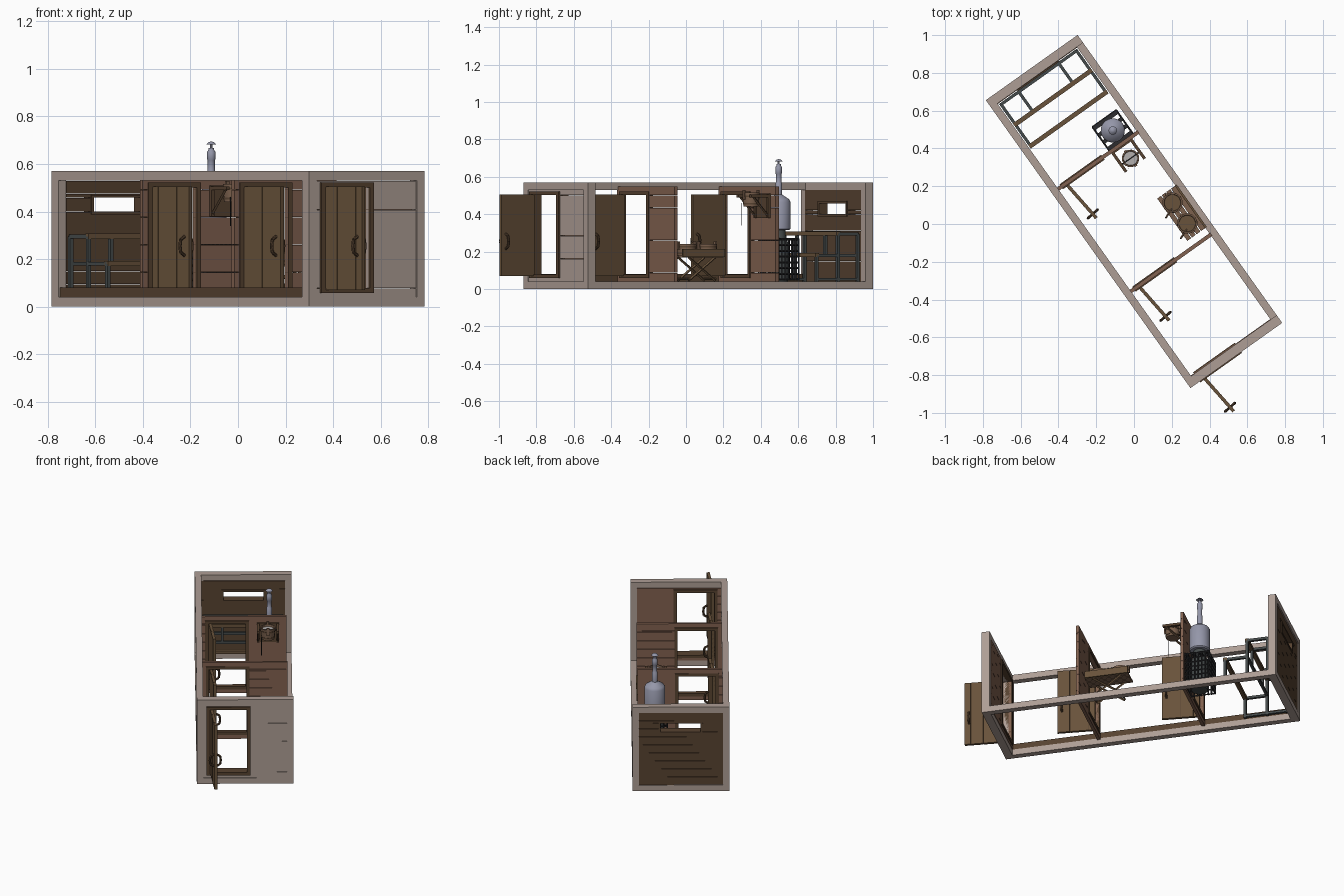
import bpy, bmesh, math
from mathutils import Matrix, Vector

if "Cube" in bpy.data.objects:
    bpy.data.objects.remove(bpy.data.objects["Cube"])

# Whole building is turned on the plan
PLACE = Matrix.Translation((0, 0.066, 0)) @ Matrix.Rotation(math.radians(35.4), 4, 'Z')
HX, HY, TOP, BEAM = 0.298, 0.935, 0.57, 0.04


def material(name, rgb):
    m = bpy.data.materials.new(name)
    m.use_nodes = True
    m.diffuse_color = (*rgb, 1)
    m.node_tree.nodes["Principled BSDF"].inputs["Base Color"].default_value = (*rgb, 1)
    return m


BEIGE = material("pale_plaster", (0.42, 0.34, 0.30))
RED = material("reddish_boards", (0.22, 0.12, 0.08))
DARK = material("dark_boards", (0.095, 0.055, 0.03))
DOOR = material("door_wood", (0.14, 0.085, 0.043))
SLATE = material("slate_rail", (0.06, 0.07, 0.07))
BLACK = material("black_iron", (0.025, 0.025, 0.028))
STEEL = material("blue_steel", (0.30, 0.31, 0.40))
STAVE = material("stave_wood", (0.20, 0.12, 0.075))
WATER = material("pale_water", (0.45, 0.43, 0.42))


def finish(name, bm, mat, local=Matrix(), smooth=False):
    bmesh.ops.recalc_face_normals(bm, faces=bm.faces)
    me = bpy.data.meshes.new(name)
    bm.to_mesh(me)
    bm.free()
    ob = bpy.data.objects.new(name, me)
    bpy.context.collection.objects.link(ob)
    me.materials.append(mat)
    ob.matrix_world = PLACE @ local
    if smooth:
        bpy.ops.object.select_all(action='DESELECT')
        ob.select_set(True)
        bpy.context.view_layer.objects.active = ob
        bpy.ops.object.shade_smooth_by_angle(angle=math.radians(40))
    return ob


def boxes(name, items, mat, local=Matrix()):
    """Each item is x0, x1, y0, y1, z0, z1."""
    bm = bmesh.new()
    for x0, x1, y0, y1, z0, z1 in items:
        t = Matrix.Translation(((x0 + x1) / 2, (y0 + y1) / 2, (z0 + z1) / 2))
        s = Matrix.Diagonal((x1 - x0, y1 - y0, z1 - z0, 1))
        bmesh.ops.create_cube(bm, size=1, matrix=t @ s)
    return finish(name, bm, mat, local)


def rods(name, pairs, r, mat, local=Matrix(), sides=8):
    """Straight bars between pairs of points."""
    bm = bmesh.new()
    for a, b in pairs:
        a, b = Vector(a), Vector(b)
        d = b - a
        turn = d.to_track_quat('Z', 'Y').to_matrix().to_4x4()
        bmesh.ops.create_cone(bm, cap_ends=True, segments=sides, radius1=r, radius2=r,
                              depth=d.length, matrix=Matrix.Translation((a + b) / 2) @ turn)
    return finish(name, bm, mat, local, sides > 4)


def path(name, pts, r, mat, local=Matrix()):
    return rods(name, list(zip(pts, pts[1:])), r, mat, local)


def lathe(name, profile, mat, at, steps=24):
    bm = bmesh.new()
    vs = [bm.verts.new((r, 0, z)) for r, z in profile]
    es = [bm.edges.new(p) for p in zip(vs, vs[1:])]
    bmesh.ops.spin(bm, geom=vs + es, cent=(0, 0, 0), axis=(0, 0, 1),
                   angle=math.tau, steps=steps)
    bmesh.ops.remove_doubles(bm, verts=bm.verts, dist=0.0001)
    return finish(name, bm, mat, Matrix.Translation(at), True)


def boarded_wall(name, x, y0, y1, z0, z1, hole, mat, rows):
    """Horizontal boards laid round an opening."""
    hx0, hx1, hz0, hz1 = hole
    cuts = sorted([z0 + (z1 - z0) * i / rows for i in range(rows + 1)] + [hz0, hz1])
    items = []
    for a, b in zip(cuts, cuts[1:]):
        if b - a < 0.002:
            continue
        b -= 0.001
        if hz0 - 1e-5 <= a < hz1 - 1e-5:
            items += [(-x, hx0, y0, y1, a, b), (hx1, x, y0, y1, a, b)]
        else:
            items.append((-x, x, y0, y1, a, b))
    boxes(name, items, mat)


def casing(name, hole, w, y0, y1, mat):
    a, b, c, d = hole
    boxes(name, [(a - w, a, y0, y1, c - w, d + w), (b, b + w, y0, y1, c - w, d + w),
                 (a, b, y0, y1, c - w, c), (a, b, y0, y1, d, d + w)], mat)


# Outer frame: rings at both ends, beams along the sides
for label, y0, y1 in (("front", -HY, -HY + 0.05), ("back", HY - 0.05, HY)):
    boxes(label + "_end_frame", [(-HX, -HX + BEAM, y0, y1, 0, TOP), (HX - BEAM, HX, y0, y1, 0, TOP),
                                 (-HX + BEAM, HX - BEAM, y0, y1, 0, BEAM),
                                 (-HX + BEAM, HX - BEAM, y0, y1, TOP - BEAM, TOP)], BEIGE)
run = HY - 0.05
boxes("side_beams", [(-HX, -HX + BEAM, -run, run, 0, BEAM), (HX - BEAM, HX, -run, run, 0, BEAM),
                     (-HX, -HX + BEAM, -run, run, TOP - BEAM, TOP)], BEIGE)
boxes("sill_board", [(-0.29, -0.262, -run, run, BEAM, 0.08)], DARK)

# End walls and partitions
DOORWAY = (-0.218, 0.012, 0.078, 0.502)
WINDOW = (-0.12, 0.125, 0.40, 0.458)
inner = HX - BEAM
boarded_wall("front_wall_outside", inner, -0.93, -0.90, BEAM, TOP - BEAM, DOORWAY, BEIGE, 4)
boarded_wall("front_wall_lining", inner, -0.90, -0.882, BEAM, TOP - BEAM, DOORWAY, RED, 9)
boarded_wall("back_wall", inner, 0.882, 0.928, BEAM, TOP - BEAM, WINDOW, DARK, 9)
casing("window_frame", WINDOW, 0.012, 0.876, 0.932, DARK)

for label, y in (("front", -0.908), ("middle", -0.335), ("rear", 0.33)):
    t = 0.01
    if label == "front":
        t = 0.027
    else:
        boarded_wall(label + "_partition", 0.264, y - t, y + t, 0.03, 0.55, DOORWAY, RED, 9)
    casing(label + "_door_frame", DOORWAY, 0.02, y - t - 0.006, y + t + 0.006, DARK)
    # Open door leaf of upright boards, with a pull on each side
    swing = Matrix.Translation((-0.207, y - t, 0)) @ Matrix.Rotation(math.radians(6), 4, 'Z')
    n, length = 6, 0.235
    w = length / n
    boxes(label + "_door", [(-0.009, 0.009, -w * (i + 1) + 0.001, -w * i, 0.07, 0.505)
                            for i in range(n)], DOOR, swing)
    boxes(label + "_door_core", [(-0.005, 0.005, -length + 0.002, 0, 0.072, 0.503)], DARK, swing)
    for side in (-1, 1):
        hy = -length + 0.03
        path(label + "_door_pull", [(side * x, hy, z) for x, z in
             ((0.008, 0.215), (0.03, 0.228), (0.034, 0.255), (0.03, 0.282), (0.008, 0.295))],
             0.007, DARK, swing)

# Two-step bench frame against the back wall
e = 0.245
steps = ((0.60, 0.18), (0.74, 0.295))
rails, slats = [], []
b = 0.008
for i, (y, z) in enumerate(steps):
    back = 0.74 if i == 0 else 0.87
    slats.append((-e - b, e + b, y - 0.012, y + 0.012, z - 0.01, z + 0.012))
    for x in (-e, e, -0.13, 0.13):
        if abs(x) == e or i == 1:
            rails.append((x - b, x + b, y, back, z - b, z + b))
    for x in (-e, e):
        rails.append((x - b, x + b, y - b, y + b, 0.04, z))
        rails.append((x - b, x + b, y, back, 0.045, 0.06))
for x in (-e, e):
    rails.append((x - b, x + b, 0.87 - b, 0.87 + b, 0.04, 0.295))
for z in (0.18, 0.295):
    rails.append((-e, e, 0.87 - b, 0.87 + b, z - b, z + b))
for x in (-0.13, 0.13):
    rails.append((x - b, x + b, 0.74 - b, 0.74 + b, 0.18, 0.295))
rails.append((-e, e, 0.74 - b, 0.74 + b, 0.172, 0.188))
boxes("bench_rails", rails, SLATE)
boxes("bench_edges", slats, DOOR)

# Stove: iron lattice round a firebox, water tank and chimney
SX, SY, H = 0.157, 0.415, 0.077
bars = []
for i in range(8):
    o = -H + 2 * H * i / 7
    z = 0.05 + 0.215 * i / 7
    for s in (-H, H):
        bars += [((o, s, 0.045), (o, s, 0.27)), ((s, o, 0.045), (s, o, 0.27)),
                 ((-H, s, z), (H, s, z)), ((s, -H, z), (s, H, z))]
stove_at = Matrix.Translation((SX, SY, 0))
rods("stove_lattice", bars, 0.005, BLACK, stove_at, 4)
boxes("stove_top_grate", [(-H, H, -H + k * 0.044, -H + k * 0.044 + 0.022, 0.262, 0.272)
                          for k in range(4)], BLACK, stove_at)
lathe("firebox", [(0, 0.04), (0.05, 0.04), (0.05, 0.25), (0.038, 0.27), (0.038, 0.32), (0, 0.32)],
      SLATE, (SX, SY, 0))
lathe("water_tank", [(0, 0.315), (0.058, 0.315), (0.064, 0.322), (0.064, 0.465), (0.056, 0.48),
                     (0.03, 0.497), (0.018, 0.505), (0.018, 0.565), (0.015, 0.57), (0.015, 0.615),
                     (0.018, 0.62), (0.018, 0.65), (0.012, 0.66), (0.012, 0.668), (0, 0.668)],
      STEEL, (SX, SY, 0))
rods("chimney_stem", [((0, 0, 0.66), (0, 0, 0.685))], 0.006, STEEL, stove_at)
lathe("chimney_cap", [(0, 0.695), (0.012, 0.691), (0.022, 0.681), (0, 0.684)], STEEL, (SX, SY, 0))


def bucket(name, x, y, z, r, h, fill):
    lathe(name, [(0, 0), (r * 0.88, 0), (r, h), (r * 0.84, h), (r * 0.8, h * 0.8)],
          STAVE, (x, y, z), 16)
    lathe(name + "_contents", [(0, h * 0.82), (r * 0.82, h * 0.82)], fill, (x, y, z), 16)
    for f in (0.2, 0.75):
        q = r * (0.88 + 0.12 * f) + 0.002
        lathe(name + "_hoop", [(q - 0.004, h * f - 0.004), (q, h * f - 0.004),
                               (q, h * f + 0.004), (q - 0.004, h * f + 0.004)],
              DARK, (x, y, z), 16)
    boxes(name + "_ears", [(x - 0.008, x + 0.008, y + s * r - 0.005, y + s * r + 0.005,
                            z + h * 0.5, z + h + 0.014) for s in (-1, 1)], STAVE)


# Tipping shower bucket on a wall bracket
BX, BY = 0.148, 0.24
bucket("shower_bucket", BX, BY, 0.44, 0.046, 0.075, WATER)
for s in (-1, 1):
    x = BX + s * 0.06
    boxes("bracket_arm", [(x - b, x + b, 0.195, 0.32, 0.49, 0.506),
                          (x - b, x + b, 0.304, 0.32, 0.38, 0.50)], DARK)
    rods("bracket_brace", [((x, 0.31, 0.39), (x, 0.21, 0.495))], 0.007, DARK, sides=4)
boxes("bracket_plate", [(BX - 0.068, BX + 0.068, 0.312, 0.322, 0.38, 0.51)], DARK)
rods("bucket_axle", [((BX - 0.06, BY, 0.498), (BX + 0.06, BY, 0.498))], 0.005, BLACK)
rods("pull_cord", [((BX - 0.04, 0.205, 0.34), (BX - 0.04, 0.205, 0.46))], 0.002, BLACK)

# Folding table with crossed legs, carrying two buckets
T0, T1, Y0, Y1, TZ = 0.14, 0.255, -0.29, -0.015, 0.18
boxes("table_slats", [(T0 + k * 0.03, T0 + k * 0.03 + 0.025, Y0, Y1, TZ - 0.012, TZ)
                      for k in range(4)], STAVE)
boxes("table_back_rail", [(T1, T1 + 0.012, Y0, Y1, TZ - 0.01, TZ + 0.035)], DOOR)
for x in (T0 + 0.008, T1 - 0.008):
    rods("table_legs", [((x, Y0 + 0.05, 0.045), (x, Y1 - 0.05, TZ - 0.01)),
                        ((x, Y1 - 0.05, 0.045), (x, Y0 + 0.05, TZ - 0.01))], 0.007, DOOR, sides=4)
rods("table_stretchers", [((T0, y, 0.055), (T1, y, 0.055)) for y in (Y0 + 0.05, Y1 - 0.05)],
     0.006, DOOR, sides=4)
for k, y in enumerate((-0.215, -0.08)):
    bucket("table_bucket_%d" % (k + 1), 0.193, y, TZ, 0.054, 0.06, DOOR)
    rods("ladle", [((0.18, y - 0.02, TZ + 0.04), (0.118, y - 0.045, TZ + 0.075))], 0.005, STAVE)
